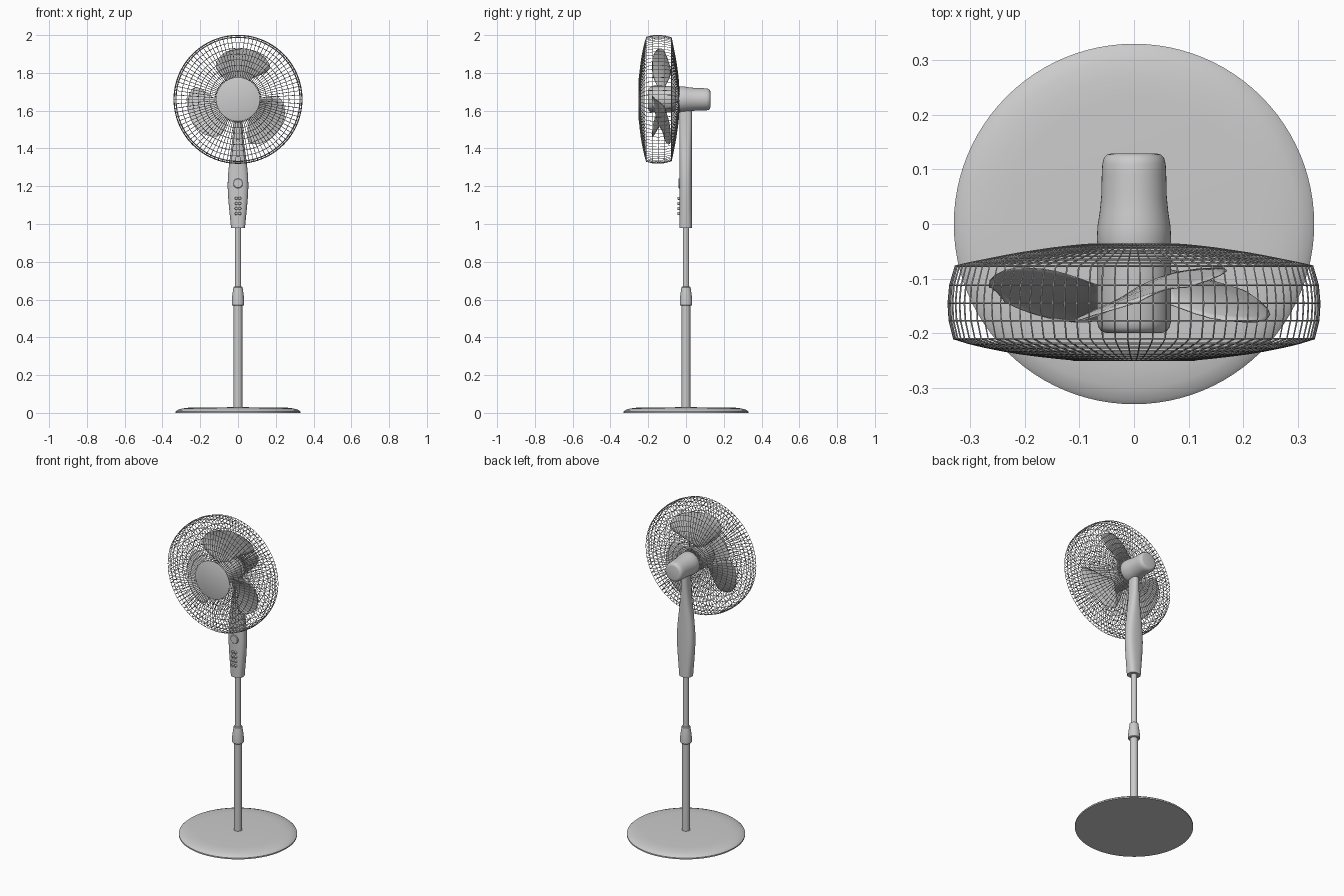
import bpy, bmesh, math
from mathutils import Vector

if "Cube" in bpy.data.objects:
    bpy.data.objects.remove(bpy.data.objects["Cube"])

AXIS_Z = 1.66   # height of the fan axis


def finish(name, bm, angle=35):
    bmesh.ops.recalc_face_normals(bm, faces=bm.faces)
    me = bpy.data.meshes.new(name)
    bm.to_mesh(me)
    bm.free()
    ob = bpy.data.objects.new(name, me)
    bpy.context.collection.objects.link(ob)
    bpy.ops.object.select_all(action='DESELECT')
    ob.select_set(True)
    bpy.context.view_layer.objects.active = ob
    bpy.ops.object.shade_smooth_by_angle(angle=math.radians(angle))
    return ob


def loft(name, rings):
    """Skin a list of closed point rings and cap both ends."""
    bm = bmesh.new()
    vs = [[bm.verts.new(p) for p in ring] for ring in rings]
    n = len(vs[0])
    for a, b in zip(vs, vs[1:]):
        for i in range(n):
            j = (i + 1) % n
            bm.faces.new((a[i], a[j], b[j], b[i]))
    bm.faces.new(vs[0])
    bm.faces.new(vs[-1])
    return finish(name, bm)


def circle(r, n):
    return [(r * math.cos(2 * math.pi * i / n), r * math.sin(2 * math.pi * i / n)) for i in range(n)]


def lathe_z(name, profile, n=32):
    return loft(name, [[(x, y, z) for x, y in circle(r, n)] for r, z in profile])


def lathe_y(name, profile, n=48, x0=0, z0=AXIS_Z):
    return loft(name, [[(x0 + x, y, z0 + z) for x, z in circle(r, n)] for r, y in profile])


# Stand
lathe_z("base", [(.33, 0), (.33, .008), (.322, .015), (.30, .022), (.27, .027), (.23, .029), (.03, .03)], 96)
lathe_z("lower_pole", [(.023, .02), (.023, .6)])
lathe_z("height_collar", [(.03, .568), (.033, .572), (.033, .6), (.028, .64), (.024, .665), (.02, .668)])
lathe_z("upper_pole", [(.017, .6), (.017, 1.0)])

# Control column: constant depth, swelling width
column = [(.98, .037), (1.03, .042), (1.08, .047), (1.14, .052), (1.2, .055), (1.26, .053), (1.32, .047),
          (1.38, .039), (1.44, .031), (1.5, .025), (1.56, .021), (1.63, .02)]


def column_ring(z, w):
    pts = []
    for x, y in circle(1, 40):
        sx = math.copysign(abs(x) ** .75, x)
        sy = math.copysign(abs(y) ** .75, y)
        pts.append((sx * w, -.002 + sy * .033, z))
    return pts


loft("control_column", [column_ring(z, w) for z, w in column])

# Push buttons and dial
for row in range(4):
    for side in (-1, 1):
        lathe_y(f"button_{row}_{'left' if side < 0 else 'right'}",
                [(.008, -.03), (.008, -.043), (.006, -.046)], 16, side * .0095, 1.055 + row * .027)
lathe_y("dial", [(.026, -.03), (.026, -.037), (.023, -.04)], 32, 0, 1.215)

# Motor housing, rotor hub, front badge disc
lathe_y("motor_housing", [(.066, -.04), (.068, -.03), (.067, -.005), (.063, .02), (.06, .05), (.059, .09),
                          (.058, .11), (.055, .121), (.049, .127), (.042, .129)])
lathe_y("rotor_hub", [(.05, -.2), (.059, -.197), (.065, -.19), (.068, -.178), (.068, -.06), (.06, -.055)])
lathe_y("motor_shaft", [(.02, -.06), (.02, -.035)], 24)
lathe_y("front_disc", [(.11, -.251), (.115, -.249), (.115, -.245), (.11, -.243)], 64)

# Blades: radius, start and end angle, slope of the pitch
outline = [(.055, 108, 72, .8), (.08, 114, 70, .75), (.11, 121, 62, .62), (.14, 125, 54, .52), (.17, 126, 48, .44),
           (.2, 125, 44.5, .38), (.225, 121, 43.5, .35), (.245, 113, 46, .33), (.257, 106, 52, .31),
           (.264, 98, 59, .3), (.268, 88, 69, .3)]
COLS = 14
for k in range(3):
    bm = bmesh.new()
    grid = []
    for r, a0, a1, slope in outline:
        row = []
        for c in range(COLS + 1):
            t = c / COLS
            a = math.radians(a0 + (a1 - a0) * t)
            half = r * math.sin(math.radians(a0 - a1) / 2)
            y = -.13 + slope * half * (2 * t - 1) + .008 * (1 - (2 * t - 1) ** 2)
            a += k * 2 * math.pi / 3
            row.append(bm.verts.new((r * math.cos(a), y, AXIS_Z + r * math.sin(a))))
        grid.append(row)
    for lo, hi in zip(grid, grid[1:]):
        for c in range(COLS):
            bm.faces.new((lo[c], lo[c + 1], hi[c + 1], hi[c]))
    blade = finish(f"blade_{k + 1}", bm, 60)
    mod = blade.modifiers.new("thickness", 'SOLIDIFY')
    mod.thickness = .002
    mod.offset = 0

# Wire cage: radial wires and concentric rings
cage = [(.066, -.037), (.09, -.038), (.12, -.041), (.15, -.0445), (.18, -.049), (.21, -.0535), (.24, -.059),
        (.27, -.065), (.30, -.071), (.327, -.077), (.337, -.112), (.34, -.145), (.338, -.177), (.33, -.21),
        (.30, -.219), (.27, -.226), (.24, -.232), (.21, -.237), (.18, -.241), (.15, -.2445), (.115, -.248)]
WIRES = 90


def wires(name, paths, cyclic):
    cu = bpy.data.curves.new(name, 'CURVE')
    cu.dimensions = '3D'
    cu.bevel_depth = .0016
    cu.bevel_resolution = 0
    for path in paths:
        sp = cu.splines.new('POLY')
        sp.points.add(len(path) - 1)
        for pt, co in zip(sp.points, path):
            pt.co = (*co, 1)
        sp.use_cyclic_u = cyclic
    ob = bpy.data.objects.new(name, cu)
    bpy.context.collection.objects.link(ob)
    bpy.ops.object.select_all(action='DESELECT')
    ob.select_set(True)
    bpy.context.view_layer.objects.active = ob
    bpy.ops.object.convert(target='MESH')


ring_paths = [[(x, y, AXIS_Z + z) for x, z in circle(r, WIRES)] for r, y in cage]
wires("cage_rings", ring_paths, True)
wires("cage_radial_wires", [list(p) for p in zip(*ring_paths)], False)
